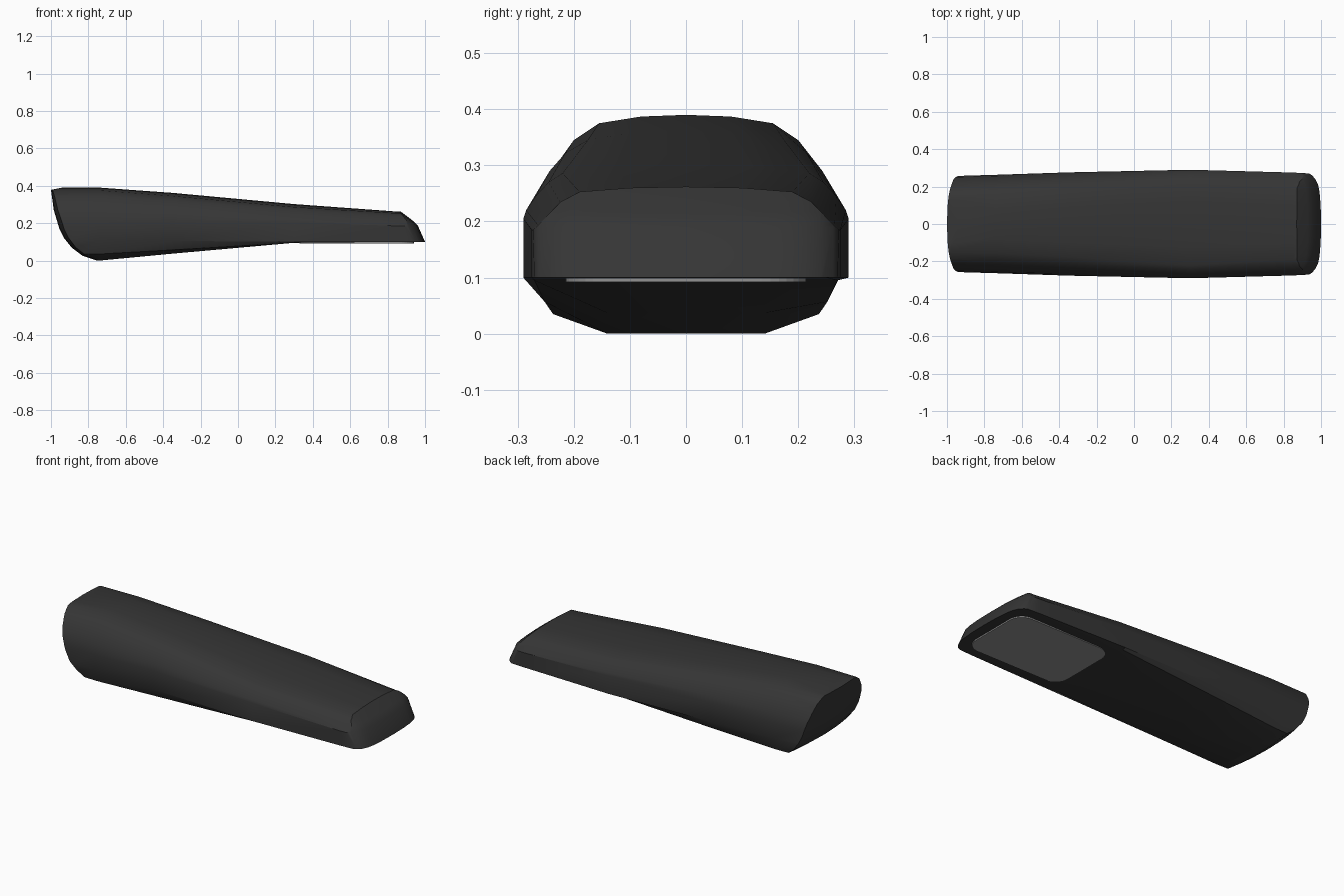
import bpy, bmesh, math

if "Cube" in bpy.data.objects:
    bpy.data.objects.remove(bpy.data.objects["Cube"])


def material(name, value):
    m = bpy.data.materials.new(name)
    m.diffuse_color = (value, value, value, 1)
    m.use_nodes = True
    m.node_tree.nodes["Principled BSDF"].inputs["Base Color"].default_value = m.diffuse_color
    return m


def loft(name, rings, mat):
    """Skin a list of closed rings and cap both ends."""
    bm = bmesh.new()
    vr = [[bm.verts.new(p) for p in r] for r in rings]
    n = len(vr[0])
    for a, b in zip(vr, vr[1:]):
        for i in range(n):
            j = (i + 1) % n
            bm.faces.new((a[i], a[j], b[j], b[i]))
    bm.faces.new(vr[0])
    bm.faces.new(vr[-1])
    bmesh.ops.recalc_face_normals(bm, faces=bm.faces[:])
    me = bpy.data.meshes.new(name)
    bm.to_mesh(me)
    bm.free()
    me.materials.append(mat)
    ob = bpy.data.objects.new(name, me)
    bpy.context.collection.objects.link(ob)
    return ob


def activate(ob):
    bpy.ops.object.select_all(action='DESELECT')
    ob.select_set(True)
    bpy.context.view_layer.objects.active = ob


dark = material("charcoal", 0.036)
grey = material("window_grey", 0.29)

# half cross-sections (y, z), top centre to bottom
back = [(0, .39), (.08, .387), (.155, .375), (.2, .345), (.232, .3),
        (.256, .25), (.263, .2), (.263, .11), (.237, .035), (.14, 0)]
mid = [(0, .362), (.1, .358), (.175, .345), (.215, .322), (.243, .29),
       (.267, .25), (.276, .215), (.276, .105), (.252, .057), (.14, .037)]
fore = [(0, .302), (.12, .298), (.22, .286), (.245, .27), (.268, .245),
        (.285, .22), (.29, .205), (.29, .1), (.27, .095), (.14, .095)]
nose = [(0, .262), (.1, .26), (.19, .253), (.225, .235), (.245, .215),
        (.265, .195), (.275, .185), (.275, .1), (.25, .1), (.14, .1)]


def ring(x, half, s=1.0):
    pts = [(x, y * s, z) for y, z in half]
    return pts + [(x, -y * s, z) for y, z in reversed(half[1:])]


# main body
body = loft("body", [ring(-1.05, back, .965), ring(-.74, back), ring(-.35, mid),
                     ring(.3, fore), ring(.85, nose), ring(1.05, nose, .96)], dark)

# end shaper: side profile swept across the width, with ends curved in plan
profile = [(-.5, .6), (-.75, .43), (-.93, .392), (-1, .378), (-.985, .27), (-.955, .17),
           (-.93, .12), (-.89, .07), (-.83, .025), (-.76, .002), (-.7, -.02), (-.6, -.2),
           (1, -.2), (1, .1), (.96, .19), (.93, .217), (.87, .262), (.6, .6)]
plan = [(0, 0), (.1, .002), (.17, .008), (.21, .016), (.24, .03), (.262, .05),
        (.275, .075), (.32, .13)]
sweep = [(-y, d) for y, d in reversed(plan[1:])] + plan
rings = [[(x + .025 * (y / .26) ** 2 if x < 0 else x - d, y, z) for x, z in profile]
         for y, d in sweep]
cutter = loft("end_shaper", rings, dark)
cutter.hide_render = True
mod = body.modifiers.new("ends", 'BOOLEAN')
mod.operation = 'INTERSECT'
mod.solver = 'EXACT'
mod.object = cutter
activate(body)
bpy.ops.object.modifier_apply(modifier=mod.name)
bpy.data.objects.remove(cutter)
bpy.ops.object.shade_smooth_by_angle(angle=math.radians(28))

# rounded window plate under the nose
cx, hx, hy, r = .635, .305, .215, .08
outline = []
for k, (sx, sy) in enumerate([(1, 1), (-1, 1), (-1, -1), (1, -1)]):
    for i in range(9):
        a = math.radians(90 * k + 90 * i / 8)
        outline.append((cx + sx * (hx - r) + r * math.cos(a),
                        sy * (hy - r) + r * math.sin(a)))
loft("window", [[(x, y, z) for x, y in outline] for z in (.092, .0995)], grey)
